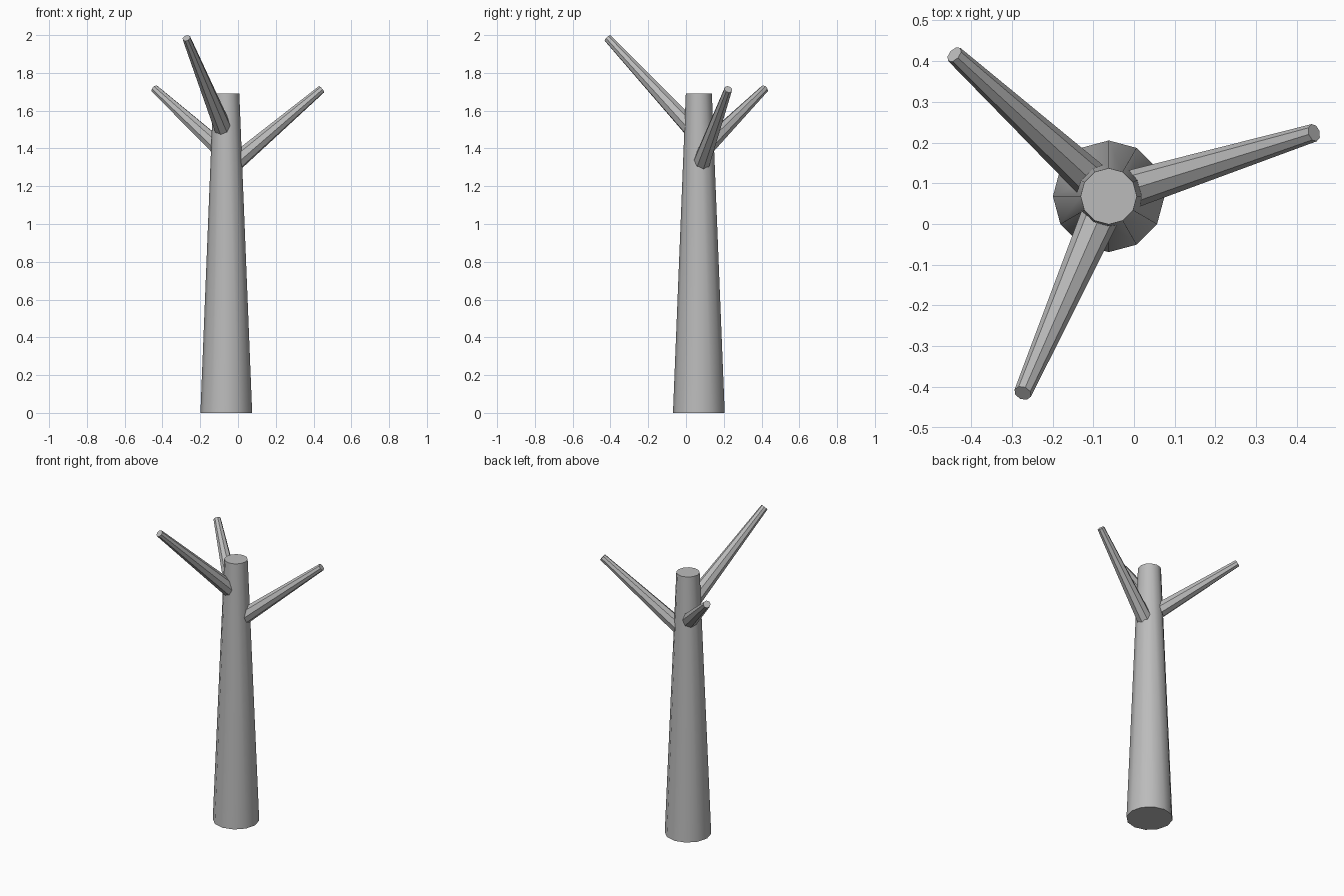
import bpy
from mathutils import Vector

cube = bpy.data.objects.get("Cube")
if cube:
    bpy.data.objects.remove(cube, do_unlink=True)

# Single grey bark colour
bark = bpy.data.materials.new("grey_bark")
bark.use_nodes = True
grey = (0.5, 0.5, 0.5, 1)
bark.diffuse_color = grey
bark.node_tree.nodes["Principled BSDF"].inputs["Base Color"].default_value = grey


def tapered_limb(name, start, end, r_start, r_end, sides):
    """Capped cone running from start to end."""
    start, end = Vector(start), Vector(end)
    axis = end - start
    bpy.ops.mesh.primitive_cone_add(
        vertices=sides, radius1=r_start, radius2=r_end, depth=axis.length,
        location=(start + end) / 2,
        rotation=axis.to_track_quat('Z', 'Y').to_euler())
    limb = bpy.context.object
    limb.name = name
    limb.data.materials.append(bark)
    return limb


# Trunk: smooth sides, flat caps
CX, CY = -0.062, 0.068
trunk = tapered_limb("trunk", (CX, CY, 0), (CX, CY, 1.69), 0.137, 0.069, 12)
for face in trunk.data.polygons:
    face.use_smooth = len(face.vertices) == 4

# Faceted branches growing from the trunk axis
branches = {
    "left_branch": (1.285, (0.442, 0.224, 1.713)),
    "back_branch": (1.37, (-0.441, 0.416, 1.716)),
    "front_branch": (1.465, (-0.273, -0.415, 1.984)),
}
for name, (height, tip) in branches.items():
    tapered_limb(name, (CX, CY, height), tip, 0.05, 0.022, 8)
